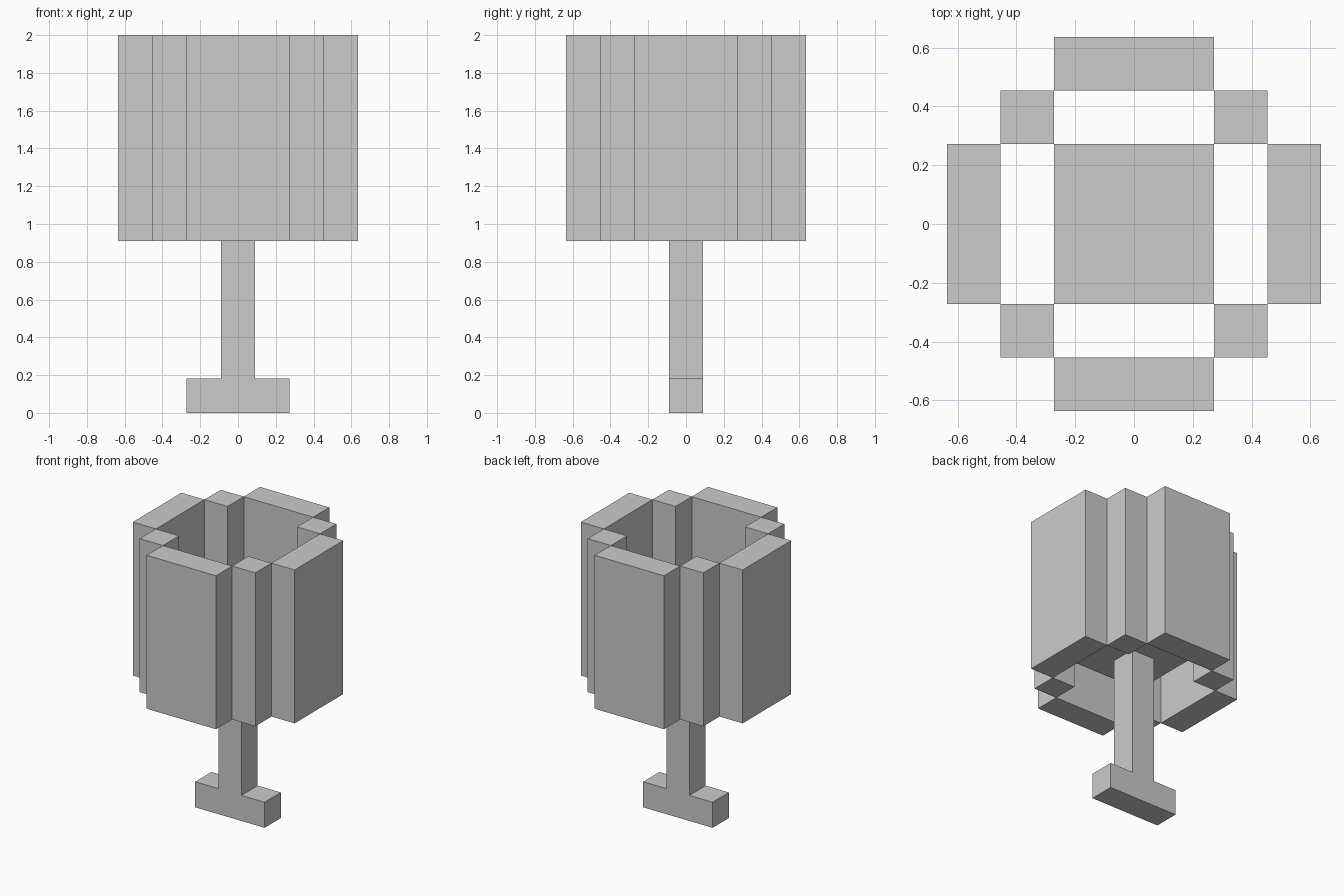
import bpy, bmesh

if "Cube" in bpy.data.objects:
    bpy.data.objects.remove(bpy.data.objects["Cube"])

U = 2 / 11  # one block of the model's grid
H = U / 2


def finish(name, bm):
    bmesh.ops.recalc_face_normals(bm, faces=bm.faces)
    mesh = bpy.data.meshes.new(name)
    bm.to_mesh(mesh)
    bm.free()
    obj = bpy.data.objects.new(name, mesh)
    bpy.context.collection.objects.link(obj)
    return obj


def box(name, x, y, z):
    """Box from (low, high) ranges on each axis."""
    bm = bmesh.new()
    bmesh.ops.create_cube(bm, size=1)
    for v in bm.verts:
        v.co = [(lo + hi) / 2 + c * (hi - lo) for c, (lo, hi) in zip(v.co, (x, y, z))]
    return finish(name, bm)


# Foot and stem: one inverted T profile, extruded front to back
half = [(3 * H, 0), (3 * H, U), (H, U), (H, 6 * U)]
profile = half + [(-x, z) for x, z in reversed(half)]
bm = bmesh.new()
face = bm.faces.new([bm.verts.new((x, -H, z)) for x, z in profile])
ext = bmesh.ops.extrude_face_region(bm, geom=[face])
bmesh.ops.translate(bm, vec=(0, U, 0),
                    verts=[g for g in ext["geom"] if isinstance(g, bmesh.types.BMVert)])
finish("foot_and_stem", bm)

# Cup floor, raised one block above the lower rim
box("cup_floor", (-3 * H, 3 * H), (-3 * H, 3 * H), (6 * U, 7 * U))

# Cup walls on four sides, with a corner post between each pair
cup_z = (5 * U, 11 * U)
wide = (-3 * H, 3 * H)
sides = {-1: "left", 1: "right"}
ends = {-1: "front", 1: "back"}


def span(sign, lo, hi):
    return tuple(sorted((sign * lo, sign * hi)))


for s in (-1, 1):
    box(f"cup_wall_{sides[s]}", span(s, 5 * H, 7 * H), wide, cup_z)
    box(f"cup_wall_{ends[s]}", wide, span(s, 5 * H, 7 * H), cup_z)
    for t in (-1, 1):
        box(f"cup_corner_{ends[t]}_{sides[s]}",
            span(s, 3 * H, 5 * H), span(t, 3 * H, 5 * H), cup_z)
